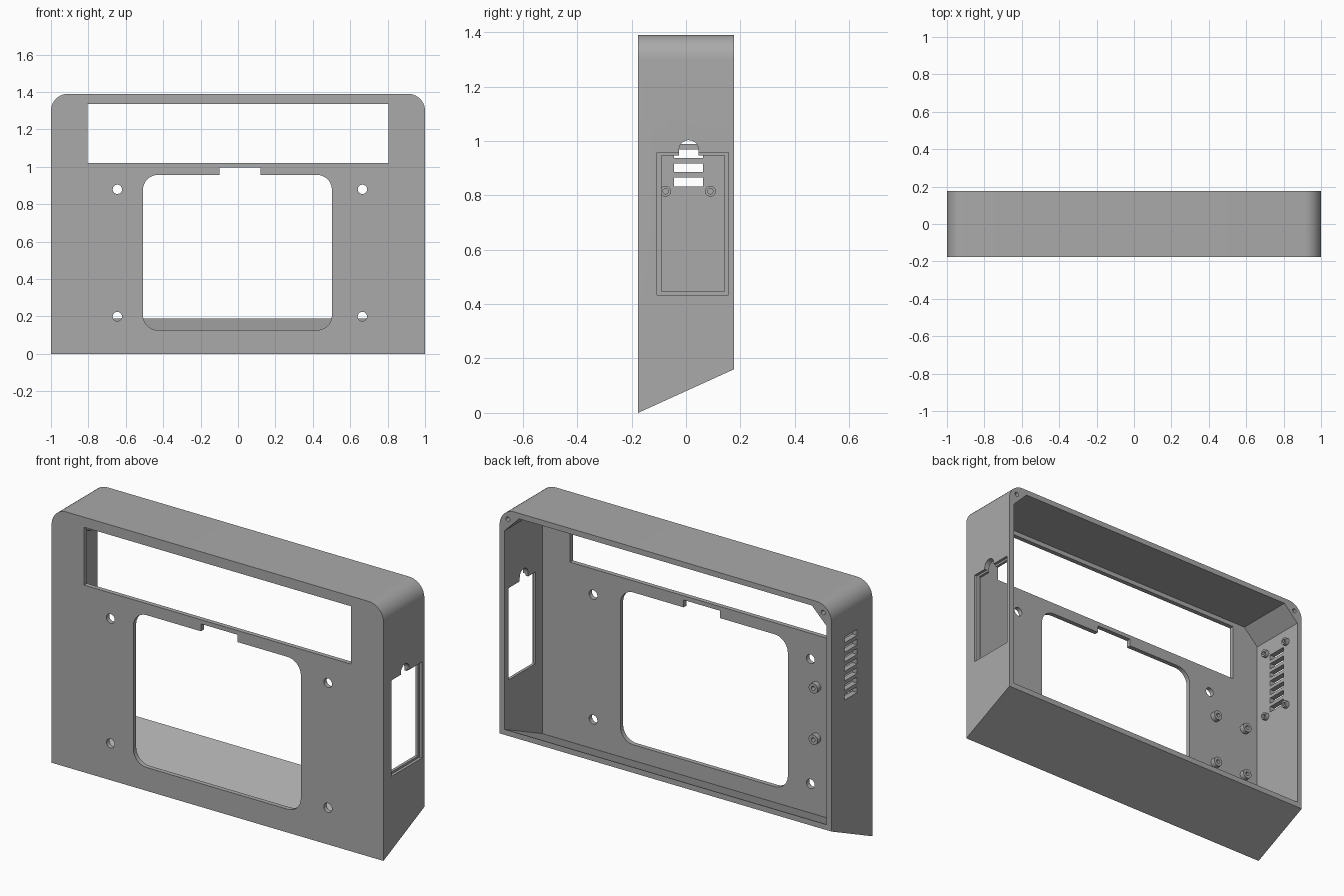
import bpy, bmesh, math
from mathutils import Vector, Matrix

cube = bpy.data.objects.get("Cube")
if cube:
    bpy.data.objects.remove(cube, do_unlink=True)

HALF_DEPTH, HEIGHT, WALL, RISE = 0.176, 1.39, 0.03, 0.16
PANEL_BACK = -HALF_DEPTH + 0.025

grey = bpy.data.materials.new("matte grey")
grey.use_nodes = True
grey.diffuse_color = (0.4, 0.4, 0.4, 1)
grey.node_tree.nodes["Principled BSDF"].inputs["Base Color"].default_value = (0.4, 0.4, 0.4, 1)


def finish(name, bm):
    bmesh.ops.recalc_face_normals(bm, faces=bm.faces)
    mesh = bpy.data.meshes.new(name)
    bm.to_mesh(mesh)
    bm.free()
    mesh.materials.append(grey)
    obj = bpy.data.objects.new(name, mesh)
    bpy.context.collection.objects.link(obj)
    return obj


def prism(name, points, axis, start, end, floor=None):
    """Extrude a (side, height) outline along x or y; floor gives a sloped base."""
    def place(p, d):
        return Vector((d, p[0], p[1])) if axis == "x" else Vector((p[0], d, p[1]))
    bm = bmesh.new()
    face = bm.faces.new([bm.verts.new(place(p, start)) for p in points])
    ext = bmesh.ops.extrude_face_region(bm, geom=[face])["geom"]
    shift = place((0, 0), end - start)
    bmesh.ops.translate(bm, vec=shift, verts=[v for v in ext if isinstance(v, bmesh.types.BMVert)])
    if floor is not None:
        for v in bm.verts:
            if v.co.z < 0.001:
                v.co.z = floor + RISE * (v.co.y + HALF_DEPTH) / (2 * HALF_DEPTH)
    return finish(name, bm)


def arc(cx, cz, r, a0, a1, steps=10):
    angles = [math.radians(a0 + (a1 - a0) * i / steps) for i in range(steps + 1)]
    return [(cx + r * math.cos(a), cz + r * math.sin(a)) for a in angles]


def rect(a0, a1, z0, z1):
    return [(a0, z0), (a1, z0), (a1, z1), (a0, z1)]


def rounded(a0, a1, z0, z1, r):
    return (arc(a1 - r, z1 - r, r, 0, 90) + arc(a0 + r, z1 - r, r, 90, 180)
            + arc(a0 + r, z0 + r, r, 180, 270) + arc(a1 - r, z0 + r, r, 270, 360))


def circle(a, z, r, sides=24):
    return arc(a, z, r, 0, 360, sides)[:-1]


def cut(target, points, axis, start, end, floor=None):
    cutter = prism("cutter", points, axis, start, end, floor)
    cutter.hide_render = True
    mod = target.modifiers.new("cut", "BOOLEAN")
    mod.operation, mod.solver, mod.object = "DIFFERENCE", "EXACT", cutter
    bpy.context.view_layer.objects.active = target
    bpy.ops.object.modifier_apply(modifier=mod.name)
    bpy.data.objects.remove(cutter, do_unlink=True)


def smooth(obj):
    bpy.ops.object.select_all(action="DESELECT")
    obj.select_set(True)
    bpy.context.view_layer.objects.active = obj
    bpy.ops.object.shade_smooth_by_angle(angle=math.radians(30))


# Shell with rounded top corners and a sloping underside
r = 0.09
outline = [(-1, 0), (1, 0)] + arc(1 - r, HEIGHT - r, r, 0, 90) + arc(r - 1, HEIGHT - r, r, 90, 180)
case = prism("case_shell", outline, "y", -HALF_DEPTH, HALF_DEPTH, 0)

# Open-backed cavity with solid corner gussets
side, top, c = 1 - WALL, HEIGHT - WALL, 0.088
cavity = [(-side, 0), (side, 0), (side, top - c), (side - c, top), (c - side, top), (-side, top - c)]
cut(case, cavity, "y", PANEL_BACK, 0.3, WALL)

# Front panel openings
front = ("y", -0.3, PANEL_BACK + 0.02)
cut(case, rect(-0.805, 0.805, 1.02, 1.335), *front)
cut(case, rounded(-0.508, 0.502, 0.127, 0.957, 0.08), *front)
cut(case, rect(-0.1, 0.12, 0.9, 0.997), *front)
for x in (-0.645, 0.665):
    for z in (0.2, 0.88):
        cut(case, circle(x, z, 0.025), *front)

# Screw holes in the gussets
for x in (-0.95, 0.95):
    cut(case, circle(x, HEIGHT - 0.05, 0.012), "y", 0.03, 0.3)

# Hatch opening: through hole, outer rebate and finger notch
cut(case, rect(-0.09, 0.141, 0.446, 0.946), "x", 0.9, 1.1)
cut(case, rect(-0.107, 0.156, 0.434, 0.957), "x", 0.985, 1.1)
cut(case, [(-0.026, 0.9), (0.046, 0.9)] + arc(0.01, 0.967, 0.036, 0, 180), "x", 0.9, 1.1)

# Vent slots in the opposite wall
for i in range(7):
    z = 0.833 + 0.052 * i
    cut(case, rect(-0.045, 0.062, z, z + 0.032), "x", -1.1, -0.9)
smooth(case)


def boss(name, position, direction, radius, bore, length):
    """Hollow screw boss, turned around its own axis."""
    bm = bmesh.new()
    path = [(0, 0.004), (bore, 0.004), (bore, length), (radius, length), (radius, -0.005)]
    verts = [bm.verts.new((a, 0, h)) for a, h in path]
    edges = [bm.edges.new(pair) for pair in zip(verts, verts[1:])]
    bmesh.ops.spin(bm, geom=verts + edges, cent=(0, 0, 0), axis=(0, 0, 1),
                   angle=math.tau, steps=20)
    bmesh.ops.remove_doubles(bm, verts=bm.verts, dist=0.0001)
    turn = Vector((0, 0, 1)).rotation_difference(Vector(direction)).to_matrix().to_4x4()
    bm.transform(Matrix.Translation(position) @ turn)
    smooth(finish(name, bm))


# Bosses around the vent and behind the front panel
for y in (-0.075, 0.09):
    for z in (0.815, 1.195):
        boss("vent_boss", (-side, y, z), (1, 0, 0), 0.02, 0.01, 0.022)
for x in (-0.68, -0.88):
    for z in (0.46, 0.74):
        boss("panel_boss", (x, PANEL_BACK, z), (0, 1, 0), 0.027, 0.011, 0.028)
